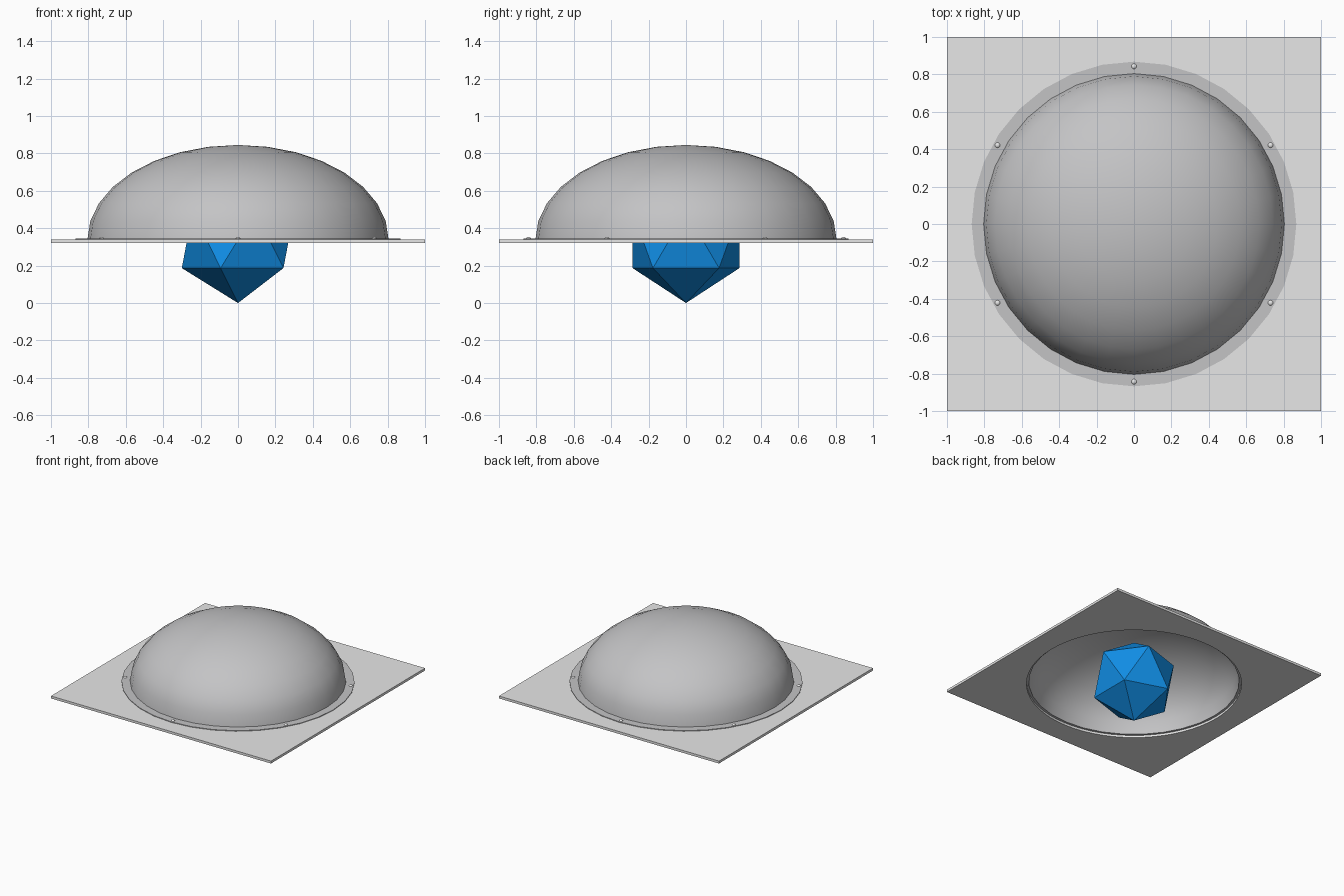
import bpy, bmesh, math

if "Cube" in bpy.data.objects:
    bpy.data.objects.remove(bpy.data.objects["Cube"])

def material(name, rgb):
    m = bpy.data.materials.new(name)
    m.diffuse_color = (*rgb, 1)
    m.use_nodes = True
    m.node_tree.nodes["Principled BSDF"].inputs["Base Color"].default_value = m.diffuse_color
    return m

light_grey = material("light grey", (0.80, 0.80, 0.80))
dome_grey = material("dome grey", (0.55, 0.55, 0.56))
blue = material("blue", (0.006, 0.30, 0.88))

def lathe(name, profile, steps, mat):
    """Spin a closed (radius, z) outline round the z axis."""
    bm = bmesh.new()
    vs = [bm.verts.new((r, 0, z)) for r, z in profile]
    es = [bm.edges.new((vs[i], vs[(i + 1) % len(vs)])) for i in range(len(vs))]
    bmesh.ops.spin(bm, geom=vs + es, cent=(0, 0, 0), axis=(0, 0, 1),
                   angle=2 * math.pi, steps=steps)
    bmesh.ops.remove_doubles(bm, verts=bm.verts, dist=1e-5)
    bmesh.ops.recalc_face_normals(bm, faces=bm.faces)
    me = bpy.data.meshes.new(name)
    bm.to_mesh(me)
    bm.free()
    ob = bpy.data.objects.new(name, me)
    bpy.context.collection.objects.link(ob)
    me.materials.append(mat)
    return ob

def smooth(ob):
    bpy.ops.object.select_all(action='DESELECT')
    bpy.context.view_layer.objects.active = ob
    ob.select_set(True)
    bpy.ops.object.shade_smooth_by_angle(angle=math.radians(35))

# square plate with a round opening
bpy.ops.mesh.primitive_cylinder_add(vertices=64, radius=0.81, depth=0.2, location=(0, 0, 0.33))
cutter = bpy.context.object
cutter.name = "opening_cutter"
cutter.hide_render = True
cutter.hide_set(True)
bpy.ops.mesh.primitive_cube_add(size=1, location=(0, 0, 0.33))
plate = bpy.context.object
plate.name = "plate"
plate.scale = (2, 2, 0.02)
plate.data.materials.append(light_grey)
cut = plate.modifiers.new("opening", 'BOOLEAN')
cut.operation = 'DIFFERENCE'
cut.object = cutter

# thin flattened dome shell
def arc(radius, height):
    return [(radius * math.sin(i * math.pi / 16), 0.34 + height * math.cos(i * math.pi / 16))
            for i in range(9)]
smooth(lathe("dome", arc(0.805, 0.505) + arc(0.793, 0.493)[::-1], 32, dome_grey))

# flat flange round the foot of the dome
smooth(lathe("flange", [(0.793, 0.338), (0.868, 0.338), (0.868, 0.345), (0.793, 0.345)], 32, dome_grey))

# rivets on the flange
for i in range(6):
    a = math.radians(30 + 60 * i)
    bpy.ops.mesh.primitive_uv_sphere_add(segments=12, ring_count=8, radius=0.015,
        location=(0.843 * math.cos(a), 0.843 * math.sin(a), 0.342))
    rivet = bpy.context.object
    rivet.name = f"rivet_{i + 1}"
    rivet.scale.z = 0.7
    rivet.data.materials.append(light_grey)
    smooth(rivet)

# faceted gem hanging in the opening
bpy.ops.mesh.primitive_ico_sphere_add(subdivisions=1, radius=0.336, location=(0, 0, 0.338))
gem = bpy.context.object
gem.name = "gem"
gem.scale.z = 0.338 / 0.336
gem.data.materials.append(blue)
